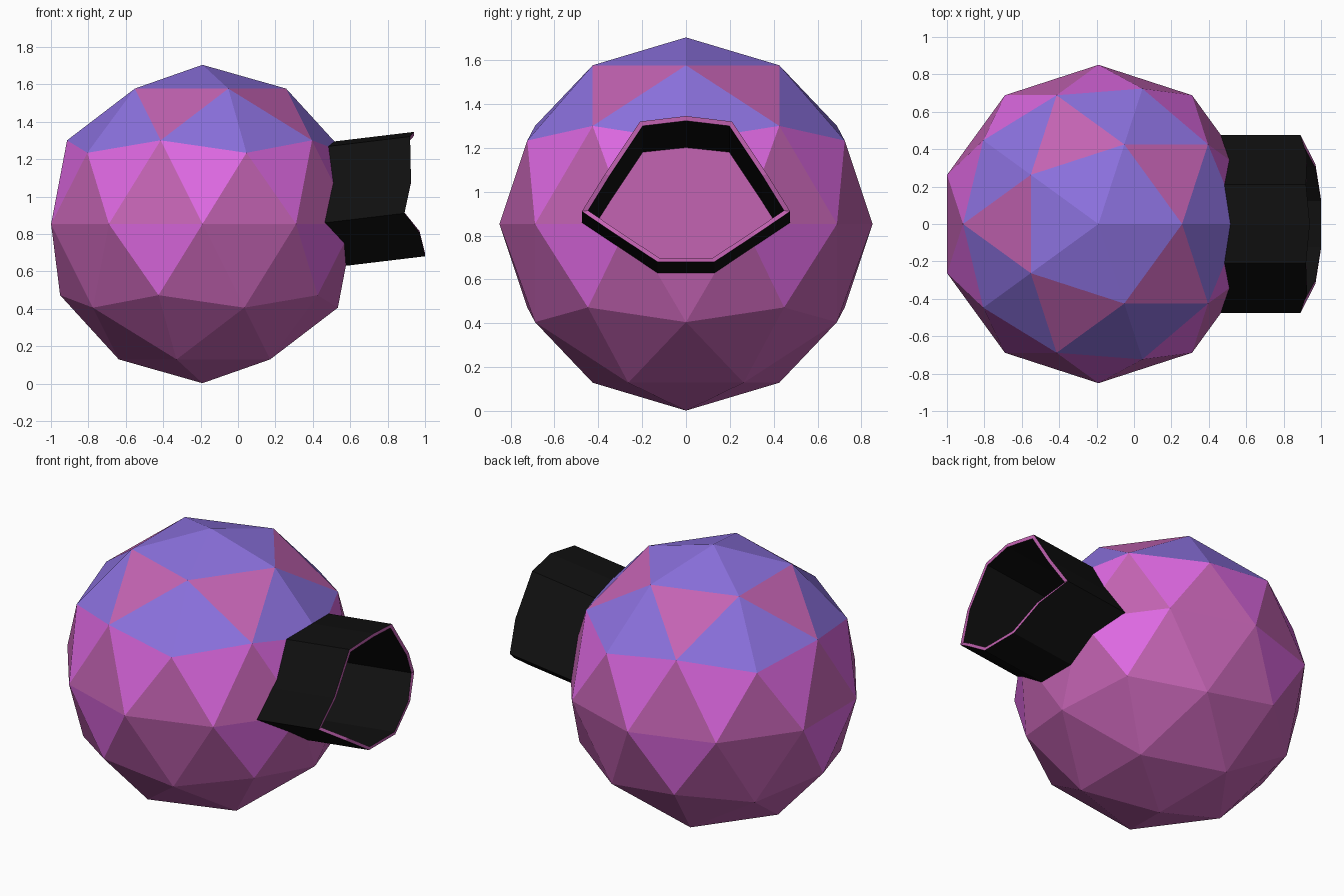
import bpy, bmesh, math
from mathutils import Vector

if "Cube" in bpy.data.objects:
    bpy.data.objects.remove(bpy.data.objects["Cube"])

CENTRE, R = Vector((-0.19, 0, 0.853)), 0.851


def mat(name, col):
    m = bpy.data.materials.new(name)
    m.diffuse_color = (*col, 1)
    m.use_nodes = True
    m.node_tree.nodes["Principled BSDF"].inputs["Base Color"].default_value = m.diffuse_color
    return m


pink = mat("pink", (0.55, 0.125, 0.45))
magenta = mat("magenta", (0.73, 0.14, 0.76))
violet = mat("violet", (0.26, 0.165, 0.73))
black = mat("black", (0.005, 0.005, 0.005))


def make(name, bm, mats):
    bmesh.ops.recalc_face_normals(bm, faces=bm.faces[:])
    me = bpy.data.meshes.new(name)
    bm.to_mesh(me)
    bm.free()
    for m in mats:
        me.materials.append(m)
    ob = bpy.data.objects.new(name, me)
    bpy.context.collection.objects.link(ob)
    return ob


# faceted ball body, coloured by facet height
bm = bmesh.new()
bmesh.ops.create_icosphere(bm, subdivisions=2, radius=1)
for f in bm.faces:
    z = f.calc_center_median().z
    if z > 0.8 or 0.5 < z < 0.68:
        f.material_index = 2
    elif 0.25 < z < 0.5 or -0.162 < z < -0.1:
        f.material_index = 1
for v in bm.verts:
    v.co = v.co * R + CENTRE
body = make("faceted_body", bm, [pink, magenta, violet])

# nozzle outline where it meets the ball (half, then mirrored)
half = [(0.50, 0.21, 1.27), (0.505, 0.37, 1.03), (0.47, 0.475, 0.86),
        (0.55, 0.32, 0.755), (0.58, 0.13, 0.63)]
outline = [Vector((0.52, 0, 1.295))] + [Vector(p) for p in half]
outline += [Vector((x, -y, z)) for x, y, z in reversed(half)]
SLOPE = 0.12
DEEP = -0.08


def ring(bm, inset, dx=None, x_flat=None):
    """Outline shrunk by a factor, slid along the tilted nozzle axis."""
    out = []
    for p in outline:
        y, z = p.y * inset, 0.93 + (p.z - 0.93) * inset
        d = dx if x_flat is None else x_flat - p.x
        out.append(bm.verts.new((p.x + d, y, z + d * SLOPE)))
    return out


def bridge(bm, a, b, mi=0):
    n = len(a)
    for i in range(n):
        j = (i + 1) % n
        bm.faces.new((a[i], a[j], b[j], b[i])).material_index = mi


# pocket cut into the ball
bm = bmesh.new()
a, b = ring(bm, 0.97, x_flat=DEEP - 0.01), ring(bm, 0.97, x_flat=1.2)
bridge(bm, a, b)
bm.faces.new(a)
bm.faces.new(b)
cutter = make("pocket_cutter", bm, [pink])
cutter.hide_render = True
mod = body.modifiers.new("pocket", 'BOOLEAN')
mod.operation, mod.solver, mod.object = 'DIFFERENCE', 'EXACT', cutter
bpy.context.view_layer.objects.active = body
bpy.ops.object.modifier_apply(modifier="pocket")
bpy.data.objects.remove(cutter)

# hollow nozzle: black walls, pink rim, pink plate at the bottom of the bore
bm = bmesh.new()
outer_back, outer_end = ring(bm, 1, x_flat=DEEP), ring(bm, 1, dx=0.42)
inner_end, inner_back = ring(bm, 0.94, dx=0.42), ring(bm, 0.94, x_flat=DEEP)
bridge(bm, outer_back, outer_end)
bridge(bm, outer_end, inner_end, 1)
bridge(bm, inner_end, inner_back)
bridge(bm, inner_back, outer_back)
make("nozzle", bm, [black, pink])

bm = bmesh.new()
a, b = ring(bm, 0.955, x_flat=DEEP - 0.002), ring(bm, 0.955, x_flat=DEEP + 0.005)
bridge(bm, a, b)
bm.faces.new(a)
bm.faces.new(b)
make("bore_plate", bm, [pink])
